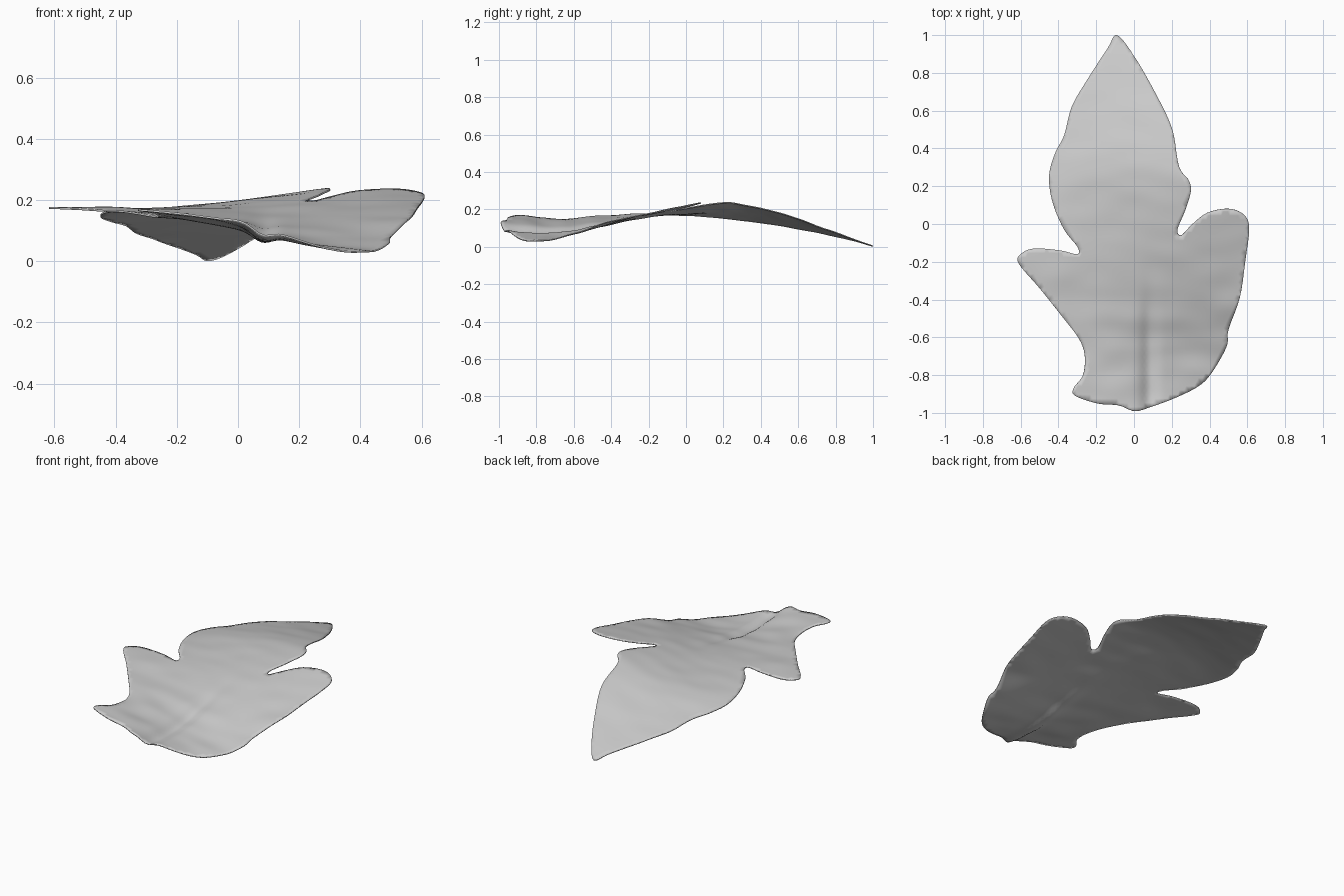
import bpy
import math
from mathutils import Matrix, Vector, noise
from mathutils.geometry import delaunay_2d_cdt

cube = bpy.data.objects.get("Cube")
if cube:
    bpy.data.objects.remove(cube, do_unlink=True)

# Leaf outline, clockwise from the tip, in hundredths of a unit
OUTLINE = [
    (-9, 100), (0, 89), (11, 70), (20, 51), (23, 34), (25, 28), (29, 23), (30, 17),
    (27, 7), (23, -3), (25, -6), (31, 0), (39, 6), (50, 8), (58, 5), (61, -2),
    (59, -19), (56, -39), (50, -56), (49, -65), (41, -79), (34, -86), (22, -92),
    (11, -96), (1, -99), (-8, -96), (-19, -95), (-31, -91), (-32, -87), (-27, -80),
    (-26, -70), (-29, -61), (-38, -49), (-50, -34), (-61, -21), (-60, -16),
    (-53, -13), (-39, -14), (-30, -16), (-30, -12), (-37, -3), (-43, 11),
    (-45, 25), (-42, 37), (-37, 47), (-33, 62), (-25, 76), (-14, 93)]

# Sampled heights of the curling blade: x, y, z in hundredths
HEIGHTS = [
    (-9, 100, 0), (0, 88, 4), (-20, 82, 5), (11, 70, 11), (-10, 70, 9),
    (-32, 62, 9), (20, 50, 18), (-10, 50, 15), (-39, 43, 12), (24, 30, 23),
    (0, 30, 20), (-25, 28, 17), (-45, 25, 15), (29, 18, 24), (0, 5, 18),
    (-40, 5, 16), (23, -3, 20), (38, 4, 23), (54, 5, 23), (61, -4, 20),
    (40, -18, 18), (59, -22, 17), (10, -25, 15), (-10, -25, 15), (-30, -18, 17),
    (-45, -18, 18), (-60, -19, 17), (-40, -46, 16), (-18, -50, 14), (0, -50, 12),
    (22, -45, 11), (40, -42, 12), (56, -40, 14), (50, -56, 8), (30, -62, 4),
    (14, -70, 5), (48, -66, 4), (32, -80, 2), (20, -91, 6), (10, -95, 9),
    (0, -80, 11), (0, -98, 14), (-12, -80, 13), (-26, -72, 14), (-30, -90, 16),
    (-15, -94, 15)]


def smooth_loop(points, steps):
    """Closed Catmull-Rom curve through the points."""
    pts = [Vector(p) / 100 for p in points]
    n = len(pts)
    loop = []
    for i in range(n):
        a, b, c, d = (pts[(i + k) % n] for k in (-1, 0, 1, 2))
        for s in range(steps):
            t = s / steps
            loop.append(0.5 * (2 * b + (c - a) * t + (2 * a - 5 * b + 4 * c - d) * t ** 2
                               + (3 * b - a - 3 * c + d) * t ** 3))
    return loop


def blade_height(x, y, reach=0.13):
    """Local plane fit through nearby height samples, plus midrib and ripples."""
    m = Matrix(((0.001, 0, 0), (0, 0.001, 0), (0, 0, 1e-9)))
    v = Vector((0, 0, 0))
    for hx, hy, hz in HEIGHTS:
        p = Vector((hx / 100 - x, hy / 100 - y, 1))
        w = math.exp(-(p.x ** 2 + p.y ** 2) / (2 * reach ** 2))
        for r in range(3):
            v[r] += w * p[r] * hz / 100
            for c in range(3):
                m[r][c] += w * p[r] * p[c]
    z = (m.inverted() @ v).z
    # Pinched midrib fading out towards the tip
    fade = 1 / (1 + math.exp((y + 0.45) * 12))
    z -= 0.025 * fade * math.exp(-((x - 0.08) / 0.04) ** 2)
    # Gentle unevenness, strongest around the base
    ripple = 0.004 + 0.004 * fade
    return z + ripple * noise.noise(Vector((x * 5, y * 9, 0)))


# Fill the outline with an even sheet of triangles
rim = smooth_loop(OUTLINE, 5)
count = len(rim)
step = 0.022
inner = []
for row in range(-46, 47):
    for col in range(-30, 31):
        p = Vector(((col + 0.5 * (row % 2)) * step, row * step))
        if min((p - q).length for q in rim) > step * 0.6:
            inner.append(p)
verts, _, faces, *_ = delaunay_2d_cdt(rim + inner, [], [list(range(count))[::-1]], 1, 1e-5)
used = sorted({i for f in faces for i in f})
index = {old: new for new, old in enumerate(used)}
coords = [(verts[i].x, verts[i].y, blade_height(verts[i].x, verts[i].y)) for i in used]
ground = min(c[2] for c in coords)
coords = [(x, y, z - ground + 0.006) for x, y, z in coords]

mesh = bpy.data.meshes.new("leaf_blade")
mesh.from_pydata(coords, [], [[index[i] for i in f] for f in faces])
mesh.update()
if sum(p.normal.z for p in mesh.polygons) < 0:
    mesh.flip_normals()
leaf = bpy.data.objects.new("leaf_blade", mesh)
bpy.context.collection.objects.link(leaf)

# Pale grey colour
grey = bpy.data.materials.new("pale_grey")
grey.use_nodes = True
grey.diffuse_color = (0.6, 0.6, 0.6, 1)
grey.node_tree.nodes["Principled BSDF"].inputs["Base Color"].default_value = (0.6, 0.6, 0.6, 1)
mesh.materials.append(grey)

# Thin body and soft shading
body = leaf.modifiers.new("thickness", "SOLIDIFY")
body.thickness = 0.006
body.offset = -1
bpy.context.view_layer.objects.active = leaf
leaf.select_set(True)
bpy.ops.object.shade_smooth_by_angle(angle=math.radians(50))
